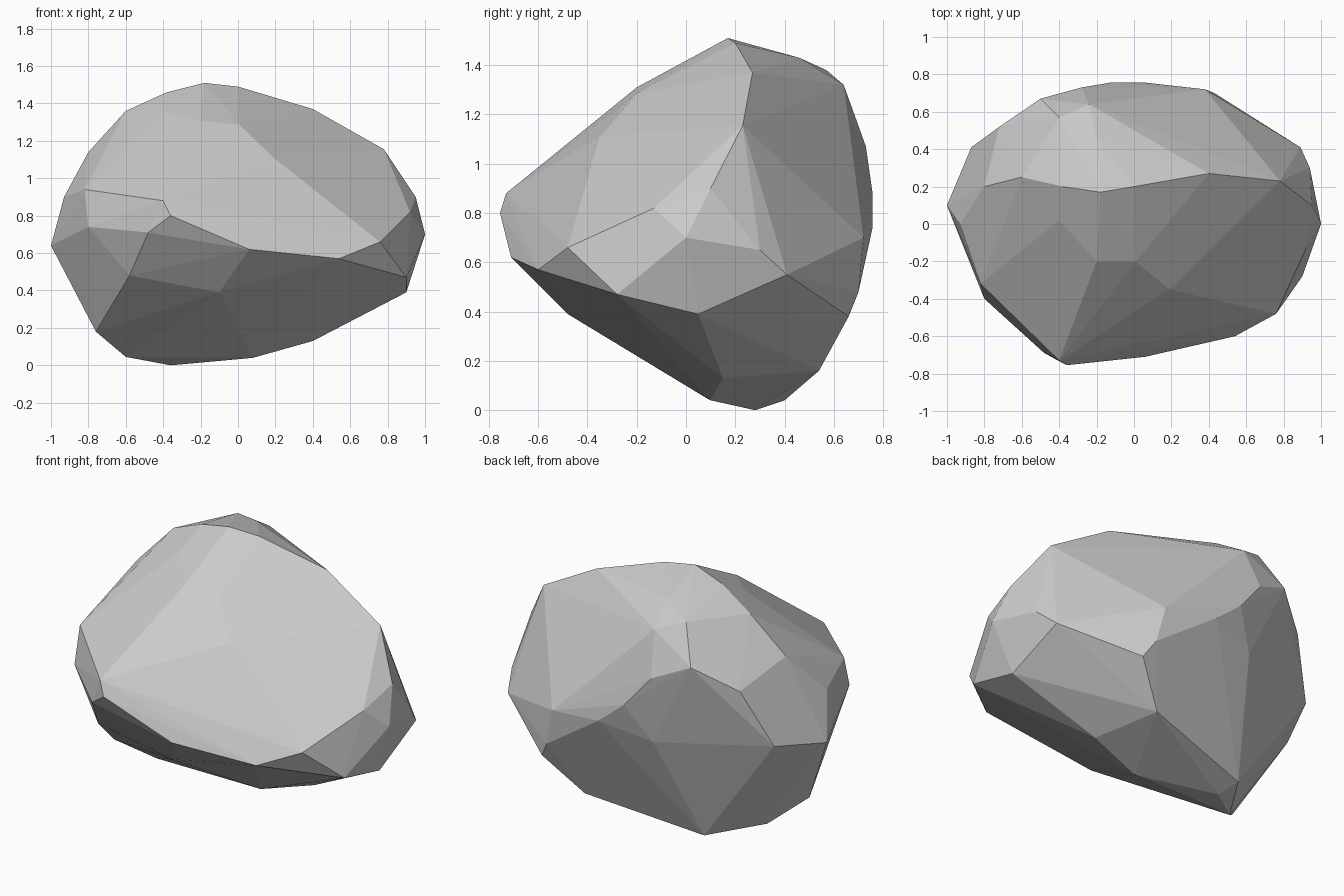
import bpy, bmesh, math

# Corner points of the boulder, grouped by height
crown = [(-.18, .17, 1.51), (0, .2, 1.49), (.4, .27, 1.37), (.78, .23, 1.155),
         (-.38, .2, 1.46), (-.6, .25, 1.36), (-.2, .46, 1.43), (-.4, .57, 1.38),
         (-.24, .64, 1.32), (-.8, .2, 1.14)]
slopes = [(-.2, -.2, 1.31), (.01, -.2, 1.285), (.19, -.35, 1.11), (-.4, .02, 1.36),
          (-.4, -.73, .88), (-.36, -.755, .8), (.76, -.48, .66), (-.93, 0, .9),
          (-.82, -.32, .94), (.92, -.13, .82), (.95, .1, .9), (-.28, .73, 1.07),
          (-.5, .67, 1.17), (-.72, .52, 1.03)]
waist = [(-1, .1, .64), (-.8, -.4, .74), (-.48, -.69, .71), (.06, -.71, .62),
         (.54, -.6, .57), (.9, -.28, .47), (1, 0, .7), (.94, .3, .65),
         (.89, .41, .55), (.49, .66, .38), (.43, .7, .48), (.38, .72, .7),
         (.05, .757, .74), (-.12, .757, .88), (-.25, .67, .66), (-.87, .41, .7)]
base = [(.9, .05, .39), (.4, .15, .13), (.08, .1, .04), (.29, .54, .16),
        (-.36, .28, 0), (-.4, .4, .04), (-.6, .09, .045), (-.76, -.08, .18),
        (-.1, -.48, .39), (-.58, -.49, .48)]

# Wrap the points in a convex skin and merge nearly flat neighbours
bm = bmesh.new()
for p in crown + slopes + waist + base:
    bm.verts.new(p)
bmesh.ops.convex_hull(bm, input=bm.verts[:])
loose = [v for v in bm.verts if not v.link_faces]
bmesh.ops.delete(bm, geom=loose, context='VERTS')
bmesh.ops.dissolve_limit(bm, angle_limit=math.radians(2),
                         verts=bm.verts[:], edges=bm.edges[:])
bmesh.ops.recalc_face_normals(bm, faces=bm.faces[:])

mesh = bpy.data.meshes.new("boulder")
bm.to_mesh(mesh)
bm.free()
boulder = bpy.data.objects.new("boulder", mesh)
bpy.context.collection.objects.link(boulder)
